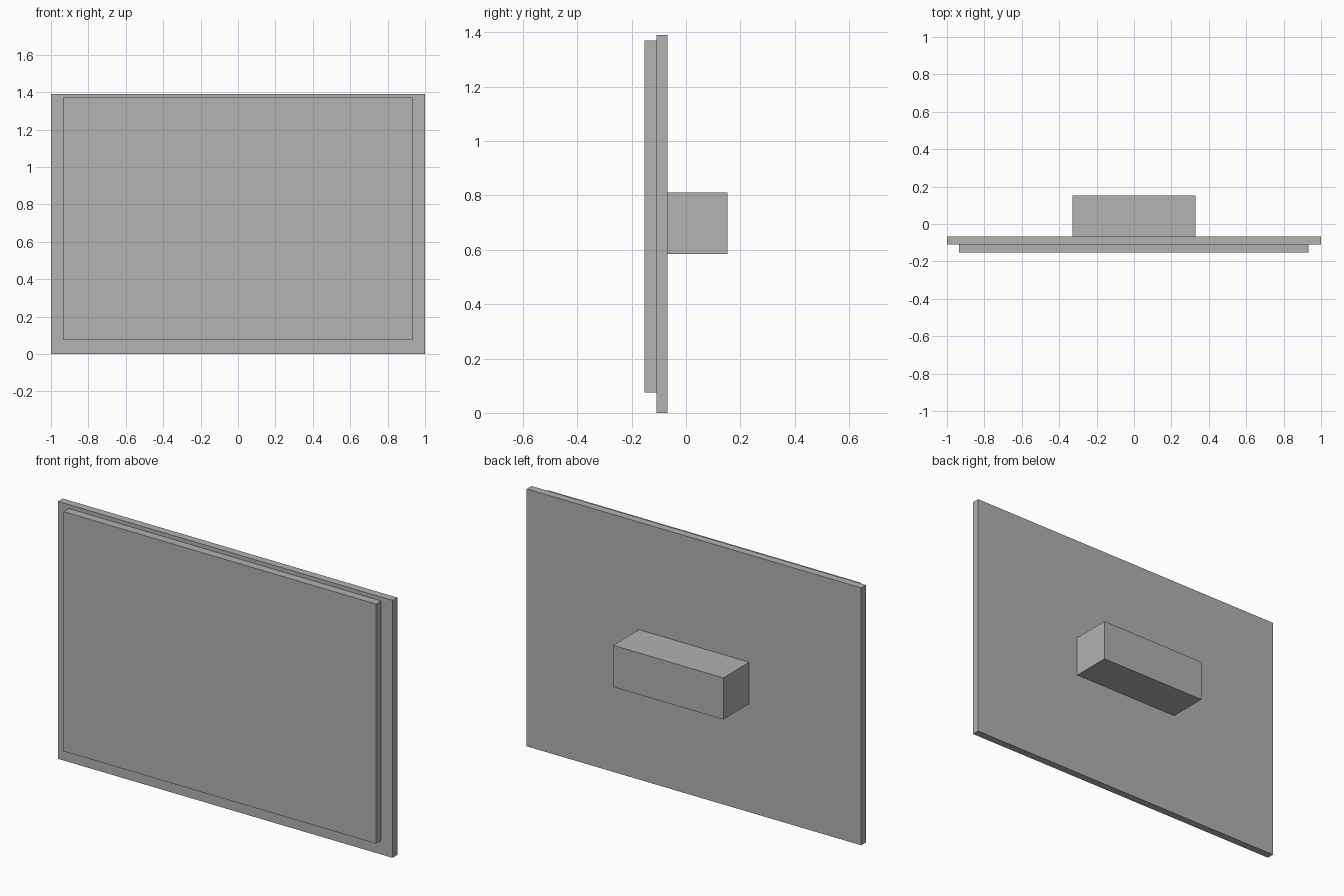
import bpy

cube = bpy.data.objects.get("Cube")
if cube:
    bpy.data.objects.remove(cube, do_unlink=True)

# Single plain grey finish
grey = bpy.data.materials.new("plain_grey")
grey.use_nodes = True
colour = (0.445, 0.445, 0.445, 1)
grey.diffuse_color = colour
grey.node_tree.nodes["Principled BSDF"].inputs["Base Color"].default_value = colour


def box(name, low, high):
    """Add a box spanning two opposite corners."""
    centre = [(a + b) / 2 for a, b in zip(low, high)]
    bpy.ops.mesh.primitive_cube_add(size=1, location=centre)
    obj = bpy.context.object
    obj.name = name
    obj.scale = [b - a for a, b in zip(low, high)]
    bpy.ops.object.transform_apply(location=False, rotation=False, scale=True)
    obj.data.materials.append(grey)
    return obj


# Raised front screen, backing panel and rear wall mount
box("screen", (-0.935, -0.153, 0.075), (0.932, -0.109, 1.37))
box("back_panel", (-1, -0.109, 0), (1, -0.068, 1.391))
box("wall_mount", (-0.33, -0.068, 0.585), (0.328, 0.153, 0.81))
